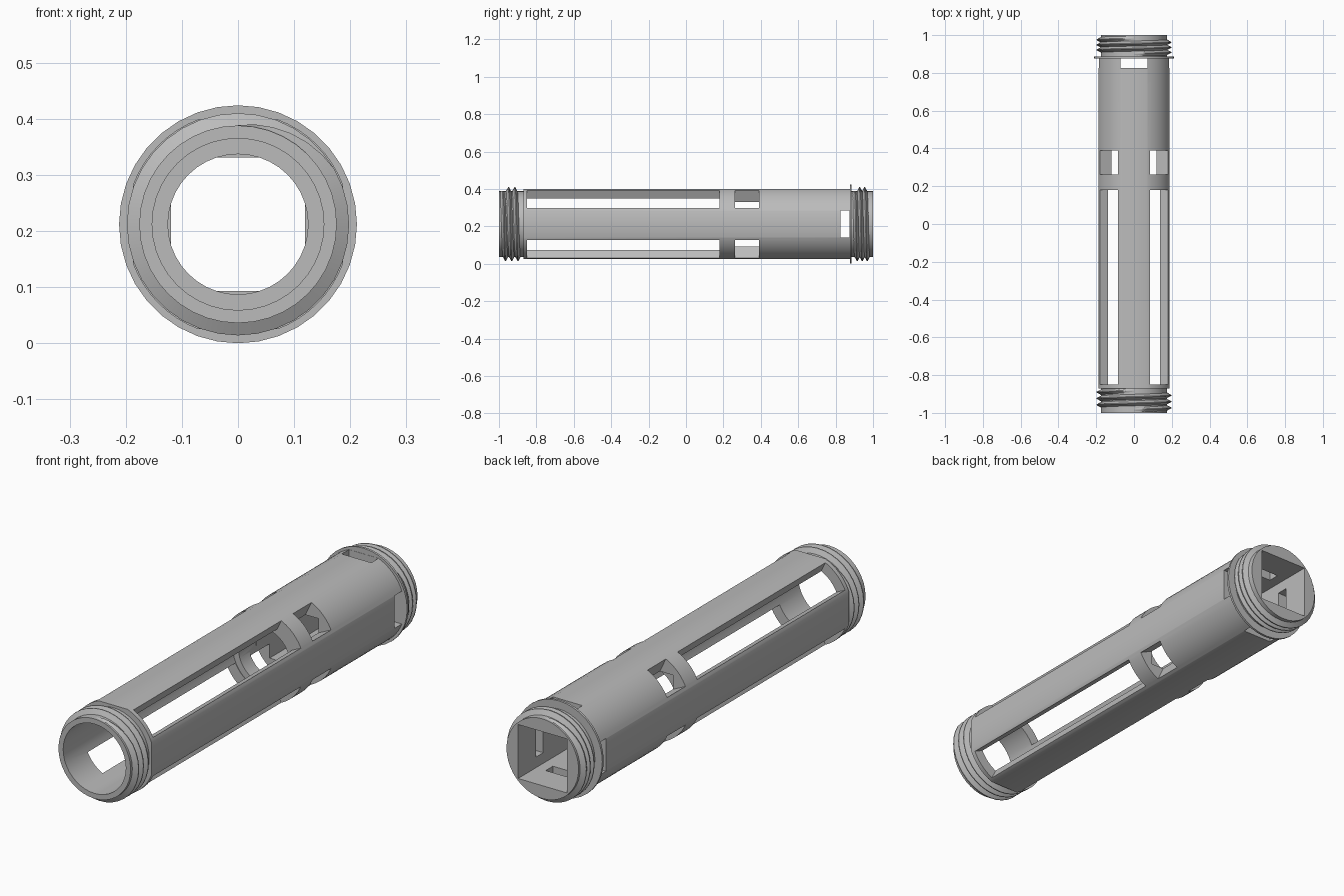
import bpy, bmesh
from math import sin, cos, pi, radians, acos, atan2

if "Cube" in bpy.data.objects:
    bpy.data.objects.remove(bpy.data.objects["Cube"])

AXIS = 0.212      # height of the tube's centre line
OUTER = 0.2       # body radius
FLAT = 0.187      # distance of the four flats from the axis
CORE = 0.176      # thread root radius
BORE = 0.153
SQUARE = 0.119    # half width of the square bore

grey = bpy.data.materials.new("mid grey")
grey.use_nodes = True
grey.diffuse_color = (0.5, 0.5, 0.5, 1)
grey.node_tree.nodes["Principled BSDF"].inputs["Base Color"].default_value = (0.5, 0.5, 0.5, 1)


def finish(bm, name):
    bmesh.ops.recalc_face_normals(bm, faces=bm.faces)
    mesh = bpy.data.meshes.new(name)
    bm.to_mesh(mesh)
    bm.free()
    mesh.materials.append(grey)
    ob = bpy.data.objects.new(name, mesh)
    bpy.context.collection.objects.link(ob)
    return ob


def prism(name, outline, y0, y1):
    """Extrude an (x, z) outline around the axis from y0 to y1."""
    bm = bmesh.new()
    face = bm.faces.new([bm.verts.new((x, y0, z + AXIS)) for x, z in outline])
    ext = bmesh.ops.extrude_face_region(bm, geom=[face])
    verts = [v for v in ext["geom"] if isinstance(v, bmesh.types.BMVert)]
    bmesh.ops.translate(bm, vec=(0, y1 - y0, 0), verts=verts)
    return finish(bm, name)


def circle(r, n=40):
    return [(r * cos(2 * pi * i / n), r * sin(2 * pi * i / n)) for i in range(n)]


def box(w, h):
    return [(-w, -h), (w, -h), (w, h), (-w, h)]


def arc(r, a0, a1, n):
    return [(r * cos(a0 + (a1 - a0) * i / n), r * sin(a0 + (a1 - a0) * i / n))
            for i in range(n + 1)]


def combine(target, other, operation):
    mod = target.modifiers.new("cut", 'BOOLEAN')
    mod.operation = operation
    mod.solver = 'EXACT'
    mod.object = other
    bpy.context.view_layer.objects.active = target
    bpy.ops.object.modifier_apply(modifier=mod.name)
    bpy.data.objects.remove(other)


def smooth(ob):
    bpy.ops.object.select_all(action='DESELECT')
    ob.select_set(True)
    bpy.context.view_layer.objects.active = ob
    bpy.ops.object.shade_smooth_by_angle(angle=radians(30))


# Round body with four flats
edge = acos(FLAT / OUTER)
outline = []
for q in range(4):
    outline += arc(OUTER, q * pi / 2 + edge, (q + 1) * pi / 2 - edge, 8)
body = prism("tube_body", outline, -0.87, 0.88)

# Threaded necks at both ends and the thin rear flange
combine(body, prism("neck", circle(CORE), -1, 1), 'UNION')
combine(body, prism("flange", circle(0.212, 36), 0.876, 0.886), 'UNION')

# Front bore, inner ring opening and square rear bore
combine(body, prism("front_bore", circle(BORE), -1.1, 0.182), 'DIFFERENCE')
combine(body, prism("ring_bore", circle(0.125), 0.1, 0.3), 'DIFFERENCE')
combine(body, prism("square_bore", box(SQUARE, SQUARE), 0.25, 1.1), 'DIFFERENCE')

# Long slots and short windows with radial walls on the diagonals
half = radians(19.8)
for q in range(4):
    mid = pi / 4 + q * pi / 2
    wedge = arc(0.3, mid - half, mid + half, 4) + arc(0.06, mid + half, mid - half, 2)
    for y0, y1 in ((-0.85, 0.18), (0.262, 0.39)):
        combine(body, prism("slot", wedge, y0, y1), 'DIFFERENCE')

# Rear openings through the flats
for w, h in ((0.3, 0.072), (0.072, 0.3)):
    combine(body, prism("rear_opening", box(w, h), 0.825, 0.875), 'DIFFERENCE')
smooth(body)


def thread(name, y0, y1, turns=3, n=36):
    """Helical triangular ridge that fades into the neck at both ends."""
    bm = bmesh.new()
    rows = []
    total = turns * n
    for i in range(total + 1):
        a = 2 * pi * i / n
        y = y0 + (y1 - y0) * i / total
        fade = min(1, i / 6, (total - i) / 6)
        crest = CORE + 0.001 + 0.021 * fade
        section = ((CORE - 0.004, -0.016), (crest, -0.002), (crest, 0.002), (CORE - 0.004, 0.016))
        rows.append([bm.verts.new((r * sin(a), y + dy, AXIS + r * cos(a))) for r, dy in section])
    for a, b in zip(rows, rows[1:]):
        for k in range(4):
            m = (k + 1) % 4
            bm.faces.new((a[k], a[m], b[m], b[k]))
    bm.faces.new(rows[0])
    bm.faces.new(rows[-1])
    smooth(finish(bm, name))


thread("front_thread", -0.982, -0.882)
thread("rear_thread", 0.902, 0.982)
